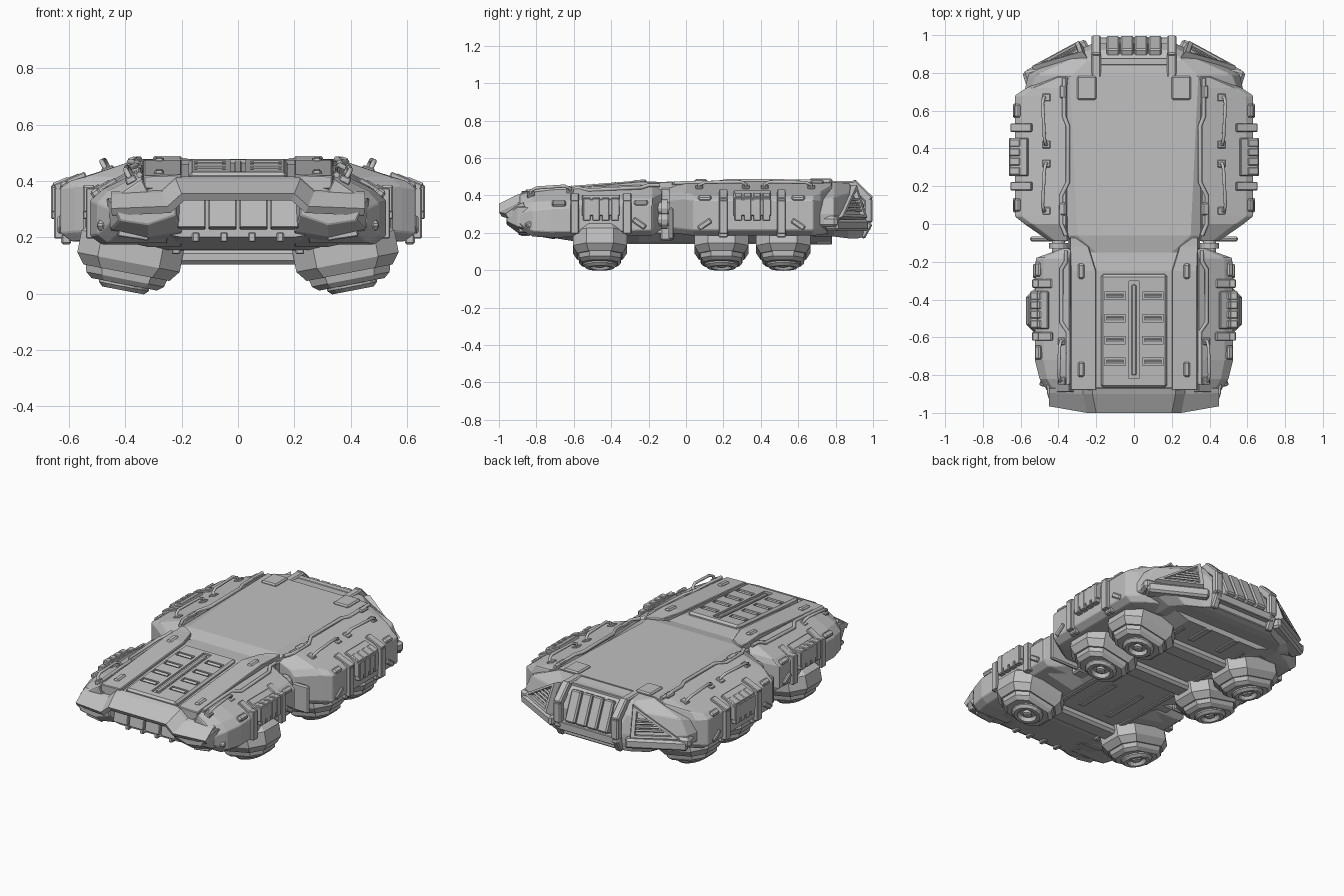
import bpy, bmesh, math
from mathutils import Matrix, Euler, Vector

cube = bpy.data.objects.get("Cube")
if cube:
    bpy.data.objects.remove(cube, do_unlink=True)

grey = bpy.data.materials.new("armour_grey")
grey.use_nodes = True
grey.diffuse_color = (0.53, 0.53, 0.53, 1)
grey.node_tree.nodes["Principled BSDF"].inputs["Base Color"].default_value = grey.diffuse_color


def finish(bm, name, mirror=False, bevel=0.0):
    bmesh.ops.recalc_face_normals(bm, faces=bm.faces)
    me = bpy.data.meshes.new(name)
    bm.to_mesh(me)
    bm.free()
    me.materials.append(grey)
    ob = bpy.data.objects.new(name, me)
    bpy.context.collection.objects.link(ob)
    if mirror:
        ob.modifiers.new("mirror", "MIRROR")
    if bevel:
        b = ob.modifiers.new("bevel", "BEVEL")
        b.width, b.segments, b.limit_method = bevel, 1, "ANGLE"
    return ob


def skin(bm, rings, closed=True):
    """Join rings of points with quads and cap the ends."""
    loops = [[bm.verts.new(p) for p in r] for r in rings]
    n = len(loops[0])
    for a, b in zip(loops, loops[1:]):
        for i in range(n if closed else n - 1):
            j = (i + 1) % n
            bm.faces.new((a[i], a[j], b[j], b[i]))
    if closed:
        bm.faces.new(loops[0])
        bm.faces.new(loops[-1])


def loft(name, sections, both=False, bevel=0.004):
    """Sections are (y, half outline); both=True closes across the centre line."""
    bm = bmesh.new()
    rings = []
    for y, half in sections:
        ring = [(x, y, z) for x, z in half]
        if both:
            ring += [(-x, y, z) for x, z in reversed(half)]
        rings.append(ring)
    skin(bm, rings)
    return finish(bm, name, not both, bevel)


def boxes(name, items, mirror=True, bevel=0.004):
    """Items are (centre, size, optional rotation)."""
    bm = bmesh.new()
    for loc, size, *rot in items:
        m = Matrix.Translation(loc) @ Euler(rot[0] if rot else (0, 0, 0)).to_matrix().to_4x4()
        bmesh.ops.create_cube(bm, size=1, matrix=m @ Matrix.Diagonal((*size, 1)))
    return finish(bm, name, mirror, bevel)


def tubes(name, paths, radius, sides=1):
    cu = bpy.data.curves.new(name, "CURVE")
    cu.dimensions, cu.bevel_depth, cu.bevel_resolution, cu.use_fill_caps = "3D", radius, sides, True
    for path in paths:
        for s in (1, -1):
            sp = cu.splines.new("POLY")
            sp.points.add(len(path) - 1)
            for p, (x, y, z) in zip(sp.points, path):
                p.co = (s * x, y, z, 1)
    cu.materials.append(grey)
    bpy.context.collection.objects.link(bpy.data.objects.new(name, cu))


def rear_z(x, y=0):
    return 0.475 - (x - 0.36) * 0.34


def front_z(x, y):
    return 0.46 - (x - 0.34) * 0.5 + (y + 0.2) * 0.05


# Central hull from the nose to the rear deck
loft("hull", [
    (-0.88, [(.2, .4), (.44, .34), (.42, .24), (.2, .2)]),
    (-0.6, [(.2, .43), (.36, .42), (.46, .2), (.25, .155)]),
    (-0.25, [(.2, .46), (.33, .45), (.46, .19), (.25, .147)]),
    (-0.15, [(.2, .455), (.31, .43), (.33, .2), (.25, .147)]),
    (-0.06, [(.3, .475), (.35, .46), (.36, .2), (.25, .147)]),
    (0.78, [(.34, .477), (.4, .42), (.4, .2), (.25, .147)])], True, 0)

# Side armour pods
def pod(inner, top, shoulder, zs, outer, zo, low):
    return [(inner, top), (shoulder, zs), (outer, zo), (outer, low + .03), (outer - .04, low), (.25, low)]

loft("rear_pod", [
    (-0.09, pod(.35, .44, .42, .41, .45, .37, .2)),
    (0.0, pod(.36, .475, .54, .415, .58, .38, .19)),
    (0.04, pod(.36, .475, .595, .4, .63, .375, .185)),
    (0.68, pod(.36, .475, .595, .4, .63, .375, .185)),
    (0.72, pod(.36, .475, .54, .415, .57, .37, .19)),
    (0.78, pod(.35, .472, .4, .45, .44, .36, .2))])
loft("front_pod", [
    (-0.13, pod(.33, .43, .36, .41, .38, .37, .22)),
    (-0.18, pod(.34, .46, .48, .385, .52, .35, .185)),
    (-0.72, pod(.34, .44, .48, .37, .525, .33, .175)),
    (-0.82, pod(.34, .425, .46, .365, .5, .32, .18)),
    (-0.89, pod(.34, .405, .42, .35, .455, .3, .22))])

# Raised strips beside the hood and the pods' stepped lips
loft("hood_strip", [
    (-0.07, [(.31, .475), (.34, .475), (.34, .43), (.31, .43)]),
    (-0.12, [(.24, .472), (.34, .472), (.34, .42), (.24, .42)]),
    (-0.25, [(.2, .475), (.335, .475), (.335, .42), (.2, .42)]),
    (-0.88, [(.2, .422), (.335, .418), (.335, .37), (.2, .37)])])
tubes("pod_lip", [
    [(.37, .77, .475), (.37, .57, .475), (.35, .52, .477), (.35, .22, .477), (.385, .15, .467), (.385, 0, .467), (.36, -.06, .465)],
    [(.36, -.14, .455), (.36, -.2, .455), (.385, -.24, .442), (.385, -.52, .428), (.35, -.57, .438), (.35, -.85, .422)]], 0.011)

# Hood plate with recessed slot and louvres
tilt = (0.08, 0, 0)
def hood_z(y):
    return 0.478 + (y + 0.27) * 0.08

hood = boxes("hood_plate", [((0, -.565, hood_z(-.565) - .02), (.35, .6, .04), tilt)], False, .012)
rows = [-.38, -.5, -.615, -.73]
cutter = boxes("hood_cutter", [((0, -.56, hood_z(-.56)), (.055, .52, .024), tilt)]
               + [((s * .1, y, hood_z(y)), (.11, .04, .024), tilt) for y in rows for s in (1, -1)], False, 0)
cutter.hide_render = cutter.hide_viewport = True
cut = hood.modifiers.new("recess", "BOOLEAN")
cut.operation, cut.object, cut.solver = "DIFFERENCE", cutter, "EXACT"
boxes("hood_louvre", [((.1, y, hood_z(y) - .006), (.09, .016, .012), (.5, 0, 0)) for y in rows], bevel=0)
boxes("hood_spine", [((0, -.56, hood_z(-.56) - .008), (.024, .48, .012), tilt)], False)

# Nose visor, cheeks, grille and lower lip
bm = bmesh.new()
def visor_row(y, yo, drop, w):
    half = [(w, y, .415 - drop), (w + .05, y, .37 - drop), (.45, yo, .362 - drop)]
    return [(-a, b, c) for a, b, c in reversed(half)] + half
skin(bm, [visor_row(-.87, -.87, 0, .22), visor_row(-.9, -.895, .01, .22), visor_row(-1, -.965, .06, .2)], False)
visor = finish(bm, "nose_visor")
solid = visor.modifiers.new("thickness", "SOLIDIFY")
solid.thickness, solid.offset = 0.03, -1
loft("nose_cheek", [
    (-0.96, [(.22, .325), (.27, .3), (.44, .3), (.42, .26), (.32, .245), (.22, .28)]),
    (-0.9, [(.2, .36), (.27, .34), (.46, .34), (.45, .23), (.32, .2), (.2, .22)]),
    (-0.7, [(.2, .38), (.27, .36), (.48, .34), (.48, .2), (.32, .165), (.2, .165)])])
boxes("nose_grille", [((x, -.9, .285), (.1, .05, .11), (-.15, 0, 0)) for x in (.055, .165)])
boxes("nose_tow_lug", [((x, -.86, .2), (.025, .05, .035)) for x in (.05, .15)])
boxes("headlight", [((.37, -.87, .215), (.11, .05, .04), (0, -.15, 0)), ((.3, -.94, .3), (.03, .03, .03))])

# Stern with tapering rear corners
loft("stern", [
    (0.68, [(.34, .46), (.56, .36), (.585, .3), (.585, .24), (.4, .18)]),
    (0.79, [(.33, .472), (.52, .39), (.56, .3), (.56, .24), (.4, .18)]),
    (0.87, [(.25, .465), (.34, .41), (.42, .29), (.42, .22), (.35, .17)]),
    (0.92, [(.2, .42), (.24, .39), (.29, .28), (.29, .22), (.26, .17)]),
    (0.955, [(.19, .34), (.21, .32), (.22, .28), (.22, .23), (.2, .18)])], True)
boxes("stern_rib", [((x, .93, .355), (.068, .07, .19), (.4, 0, 0)) for x in (.037, .112)], bevel=.008)
boxes("stern_strut", [((.2, .84, .46), (.05, .14, .035)), ((.2, .935, .42), (.05, .05, .14), (.8, 0, 0)),
                      ((.2, .975, .32), (.05, .045, .13)), ((.2, .95, .22), (.045, .06, .09), (-.5, 0, 0))], bevel=.008)
boxes("stern_crossbar", [((0, .86, .458), (.36, .04, .025)), ((0, .965, .24), (.4, .045, .05))], False)
boxes("stern_bumper", [((.4, .86, .24), (.36, .08, .06), (0, 0, -.49))], bevel=.012)

# Triangular corner vents: raised frame with slats
a, b, c = Vector((.27, .905, .45)), Vector((.29, .96, .28)), Vector((.53, .83, .285))
n = (c - a).cross(b - a).normalized()
mid = (a + b + c) / 3
bm = bmesh.new()
def tri(f, h):
    return [mid + (p - mid) * f + n * h for p in (a, b, c)]
skin(bm, [tri(1.15, -.06), tri(1.02, .01), tri(.78, .01), tri(.72, -.012)])
finish(bm, "corner_vent", True)
tubes("corner_vent_slat", [[a.lerp(b, t).lerp(mid, .25), a.lerp(c, t).lerp(mid, .25)]
                           for t in (.35, .5, .65, .8)], .007)
boxes("stern_fender", [((.5, .76, .26), (.15, .14, .06), (0, 0, -.3))], bevel=.015)

# Deck plates, hatches and small pads
boxes("deck_plate", [((.25, .72, .478), (.105, .125, .022))], bevel=.008)
boxes("strip_pad", [((.28, y, .474 + (y + .25) * .084), (.035, .08, .018), tilt) for y in (-.25, -.77)], bevel=.008)
boxes("pod_pad", [((.375, y, .472), (.035, .07, .025), (0, .33, 0)) for y in (.7, .08)]
      + [((.615, y, .385), (.035, .07, .025), (0, .6, 0)) for y in (.6, .1)]
      + [((.505, y, .357), (.035, .075, .03), (0, .6, 0)) for y in (-.24, -.68)], bevel=.008)

# Pod straps and solid side panels with ribs
def side_set(name, out, top, y0, lean, gap, length):
    items = [((out + .012, y0, .335), (.04, length, .09)),
             ((out - .025, y0, top + .004), (.1, length, .03), (0, lean, 0))]
    for y in (y0 - gap, y0 + gap):
        items += [((out + .005, y, .285), (.035, .045, .18)),
                  ((out - .035, y, top + .008), (.12, .045, .025), (0, lean, 0))]
    for i in range(4):
        y = y0 + (i - 1.5) * length / 4
        items += [((out + .013, y, .325), (.04, length / 4 - .01, .12)),
                  ((out - .005, y, top - .003), (.06, length / 4 - .01, .035), (0, lean, 0))]
    boxes(name, items)

side_set("rear_side_panel", .63, .39, .355, .4, .155, .2)
side_set("front_side_panel", .517, .362, -.455, .55, .14, .2)
boxes("side_slot", [((.63, y, .245), (.02, .08, .03), (s * .6, 0, 0)) for y, s in ((.1, 1), (.6, -1))]
      + [((.478, -.83, .25), (.03, .06, .03), (.6, 0, .4)), ((.525, -.25, .25), (.02, .08, .03), (-.6, 0, 0)),
         ((.61, .2, .2), (.035, .05, .05)), ((.61, .51, .2), (.035, .05, .05))], bevel=.006)

# Grab rails, leaning outward
def rail(x, y0, y1, zf, skew):
    pts = [(x, y0, 0), (x, y0, .025), (x, y0 + .03, .038), (x + skew, y1 - .03, .038), (x + skew, y1, .025), (x + skew, y1, 0)]
    return [(px + h * .5, py, zf(px, py) + h - .008) for px, py, h in pts]

tubes("grab_rail", [rail(.455, .42, .67, rear_z, .01), rail(.465, .07, .32, rear_z, -.01),
                    rail(.38, -.83, -.62, front_z, -.005)], .009, 2)
boxes("rail_foot", [((.462, y, rear_z(.462)), (.045, .04, .02), (0, .33, 0)) for y in (.42, .67, .07, .32)]
      + [((.38, y, front_z(.38, y) - .005), (.04, .04, .025), (0, .45, 0)) for y in (-.83, -.62)])

# Couplings between the front and rear pods
bm = bmesh.new()
for r, y0, y1 in ((.035, -.2, -.04), (.05, -.13, -.1)):
    for z in (.27, .33):
        m = Matrix.Translation((.4, (y0 + y1) / 2, z)) @ Matrix.Rotation(math.pi / 2, 4, "X")
        bmesh.ops.create_cone(bm, cap_ends=True, segments=12, radius1=r, radius2=r, depth=y1 - y0, matrix=m)
finish(bm, "coupling", True)
boxes("coupling_flange", [((.45, -.08, .25), (.2, .025, .17)), ((.3, -.1, .3), (.1, .07, .28))], bevel=.008)

# Tilted hover pads: chamfered octagonal blocks with round emitters
bm = bmesh.new()
lean = Matrix.Rotation(-0.19, 4, "Y")
octagon = [(1, .5), (.6, 1), (-.6, 1), (-1, .5), (-1, -.5), (-.6, -1), (.6, -1), (1, -.5)]
block = [(.85, .09), (1, .06), (1, -.02), (.84, -.058), (.79, -.058), (.76, -.082), (.64, -.1)]
disc = [(.09, -.08), (.09, -.108), (.075, -.122), (.055, -.122), (.045, -.1)]
hub = [(.025, -.09), (.025, -.115), (.015, -.118)]
ring = [(math.cos(k * math.pi / 8), math.sin(k * math.pi / 8)) for k in range(16)]
for y in (-.46, .19, .52):
    m = Matrix.Translation((.385, y, .131)) @ lean
    skin(bm, [[m @ Vector((px * .185 * s, py * .145 * s, d)) for px, py in octagon] for s, d in block])
    for profile in (disc, hub):
        skin(bm, [[m @ Vector((px * r, py * r, d)) for px, py in ring] for r, d in profile])
finish(bm, "hover_pad", True)
boxes("pad_bracket", [((.49, y, .195), (.1, .16, .06), (0, -.2, 0)) for y in (-.46, .19, .52)], bevel=.02)

# Belly struts, rails and recess plates
boxes("belly_strut", [((0, y, .13), (.5, .11, .055)) for y in (-.46, .19, .52)], False, .015)
boxes("belly_rail", [((.22, .05, .15), (.03, 1.3, .02)), ((.1, -.2, .148), (.04, .3, .012)),
                     ((.1, .7, .15), (.04, .16, .025))])
